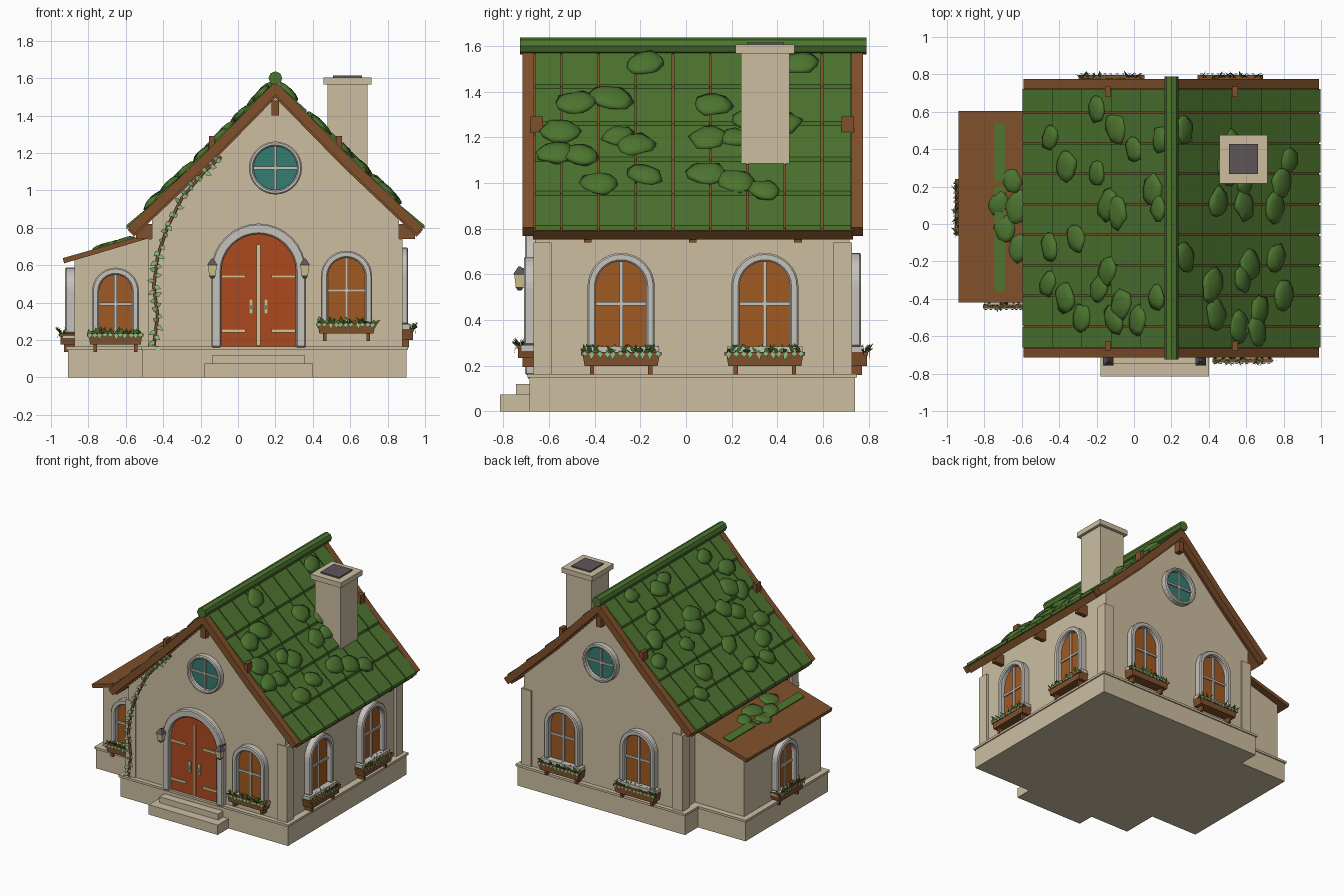
import bpy, bmesh, math, random
from mathutils import Matrix, Vector

random.seed(4)
if "Cube" in bpy.data.objects:
    bpy.data.objects.remove(bpy.data.objects["Cube"])


def material(name, code):
    rgb = [int(code[i:i + 2], 16) / 255 for i in (0, 2, 4)]
    lin = [c / 12.92 if c < 0.04 else ((c + 0.055) / 1.055) ** 2.4 for c in rgb] + [1]
    m = bpy.data.materials.new(name)
    m.use_nodes = True
    m.diffuse_color = lin
    m.node_tree.nodes["Principled BSDF"].inputs["Base Color"].default_value = lin
    return m


PLASTER = material("cream plaster", "CCBEA1")
STONE = material("grey stone", "C6C2BA")
WOOD = material("brown wood", "80502B")
MOSS = material("roof green", "4C742F")
AMBER = material("amber glass", "A05A22")
DOOR = material("orange door", "AE4A1F")
TEAL = material("teal glass", "347D71")
BRASS = material("pale brass", "D4C794")
LEAF = material("light leaf", "85B888")
DARK = material("dark grey", "5E565A")
I = Matrix()


def finish(name, bm, mat, smooth=False):
    bmesh.ops.recalc_face_normals(bm, faces=bm.faces)
    me = bpy.data.meshes.new(name)
    bm.to_mesh(me)
    bm.free()
    me.materials.append(mat)
    if smooth:
        me.shade_smooth()
    ob = bpy.data.objects.new(name, me)
    bpy.context.collection.objects.link(ob)
    return ob


def add_prism(bm, profile, y0, y1, M=I):
    # extrude an (x, z) outline along y
    a, b = ([bm.verts.new(M @ Vector((x, y, z))) for x, z in profile] for y in (y0, y1))
    bm.faces.new(a)
    bm.faces.new(b[::-1])
    for i in range(len(a)):
        j = (i + 1) % len(a)
        bm.faces.new((a[i], b[i], b[j], a[j]))


def prism(name, profile, y0, y1, mat, M=I):
    bm = bmesh.new()
    add_prism(bm, profile, y0, y1, M)
    return finish(name, bm, mat)


def box(name, x0, x1, y0, y1, z0, z1, mat, M=I):
    return prism(name, [(x0, z0), (x1, z0), (x1, z1), (x0, z1)], y0, y1, mat, M)


def cone(name, r0, r1, depth, sides, M, mat):
    bm = bmesh.new()
    bmesh.ops.create_cone(bm, cap_ends=True, segments=sides, radius1=r0, radius2=r1, depth=depth, matrix=M)
    return finish(name, bm, mat)


def arch(half, z0, top, n=16):
    curve = [(-half * math.cos(math.pi * i / n), top - half + half * math.sin(math.pi * i / n)) for i in range(n + 1)]
    return [(-half, z0)] + curve + [(half, z0)]


def circle(r, z, n=28):
    return [(r * math.cos(math.tau * i / n), z + r * math.sin(math.tau * i / n)) for i in range(n)]


def band(name, outer, inner, y0, y1, closed, M):
    # solid strip between two matching outlines
    bm = bmesh.new()
    rings = [[bm.verts.new(M @ Vector((p[0], y, p[1]))) for p, y in ((o, y0), (o, y1), (i, y1), (i, y0))]
             for o, i in zip(outer, inner)]
    for k in range(len(rings) if closed else len(rings) - 1):
        a, b = rings[k], rings[(k + 1) % len(rings)]
        for c in range(4):
            bm.faces.new((a[c], a[(c + 1) % 4], b[(c + 1) % 4], b[c]))
    if not closed:
        bm.faces.new(rings[0])
        bm.faces.new(rings[-1])
    ob = finish(name, bm, STONE)
    bev = ob.modifiers.new("soft edge", "BEVEL")
    bev.width, bev.limit_method = 0.007, "ANGLE"


def leaves(name, items, mat, M=I):
    # each leaf is a folded diamond: base, direction, half width
    bm = bmesh.new()
    for base, d, w in items:
        base, d = Vector(base), Vector(d)
        side = d.cross(Vector((0, 1, 0))).normalized() * w
        mid = base + d * 0.4
        v = [bm.verts.new(M @ p) for p in (base, mid + side, base + d, mid - side)]
        bm.faces.new((v[0], v[1], v[2]))
        bm.faces.new((v[0], v[2], v[3]))
    finish(name, bm, mat)


def wall_frame(x, y, turn):
    return Matrix.Translation((x, y, 0)) @ Matrix.Rotation(turn * math.pi / 2, 4, "Z")


# Windows and planter boxes, built facing the front and turned to their wall
def window(name, M, half, z0, top, bh, b0, b1):
    prism(name + "_glass", arch(half, z0, top), -0.012, 0.01, AMBER, M)
    band(name + "_frame", arch(half + 0.037, z0, top + 0.037), arch(half, z0, top), -0.05, 0.01, False, M)
    mid = (z0 + top) / 2
    box(name + "_mullion", -0.008, 0.008, -0.024, 0, z0, top, STONE, M)
    box(name + "_crossbar", -half, half, -0.022, 0, mid - 0.008, mid + 0.008, STONE, M)
    box(name + "_sill", -half - 0.055, half + 0.055, -0.06, 0.01, z0 - 0.025, z0, STONE, M)
    prism(name + "_planter", [(-bh + 0.01, b0), (bh - 0.01, b0), (bh, b1), (-bh, b1)], -0.075, 0.01, WOOD, M)
    box(name + "_planter_rim", -bh - 0.006, bh + 0.006, -0.081, -0.06, b1 - 0.015, b1, WOOD, M)
    for s in (-0.75, 0.75):
        box(name + "_bracket", s * bh - 0.009, s * bh + 0.009, -0.055, 0.01, b0 - 0.04, b0, WOOD, M)
    trail, tufts = [], []
    for i in range(11):
        x = -bh * 0.93 + i * bh * 0.186
        trail.append(((x, -0.084, b1 + 0.005), (random.uniform(-0.012, 0.012), -0.006, -random.uniform(0.025, 0.045)), 0.011))
        for k in range(3):
            tufts.append(((x, -0.065, b1 - 0.005), (random.uniform(-0.04, 0.04), random.uniform(-0.04, 0.03), random.uniform(0.015, 0.045)), 0.009))
    leaves(name + "_trailing_leaves", trail, LEAF, M)
    leaves(name + "_tufts", tufts, MOSS, M)


CX, X0, X1, Y0, Y1 = 0.2, -0.46, 0.86, -0.66, 0.716
big = (0.11, 0.285, 0.657, 0.17, 0.2, 0.26)
small = (0.088, 0.235, 0.55, 0.145, 0.175, 0.235)
window("front_window", wall_frame(0.58, Y0, 0), 0.1, 0.29, 0.64, 0.155, 0.235, 0.29)
for y in (-0.284, 0.345):
    window("side_window", wall_frame(X1, y, 1), *big)
for x in (-0.12, 0.515):
    window("back_window", wall_frame(x, Y1, 2), *big)
window("annex_front_window", wall_frame(-0.655, -0.37, 0), *small)
window("annex_side_window", wall_frame(-0.875, 0.09, 3), *small)
for y, turn in ((Y0, 0), (Y1, 2)):
    M = wall_frame(CX, y, turn)
    prism("round_glass", circle(0.122, 1.12), -0.012, 0.01, TEAL, M)
    band("round_frame", circle(0.142, 1.12), circle(0.117, 1.12), -0.045, 0.01, True, M)
    box("round_mullion", -0.007, 0.007, -0.024, 0, 1.0, 1.24, STONE, M)
    box("round_crossbar", -0.12, 0.12, -0.022, 0, 1.113, 1.127, STONE, M)

# Plinths and steps
for n, a, b, c, d in (("main", -0.51, 0.9, -0.685, 0.74), ("annex", -0.91, -0.48, -0.405, 0.585)):
    box(n + "_plinth", a, b, c, d, 0, 0.152, PLASTER)
    box(n + "_plinth_cap", a - 0.009, b + 0.009, c - 0.009, d + 0.009, 0.148, 0.165, PLASTER)
box("lower_step", -0.18, 0.4, -0.815, -0.68, 0, 0.075, PLASTER)
box("upper_step", -0.14, 0.355, -0.745, -0.68, 0.07, 0.12, PLASTER)

# Walls and corner posts
half_gable = [(0.66, 0.16), (0.66, 0.86), (0.365, 1.14), (0, 1.515)]
gable = [(CX + h, z) for h, z in half_gable] + [(CX - h, z) for h, z in half_gable[-2::-1]]
prism("main_walls", gable, Y0, Y1, PLASTER)
for x in (X0 - 0.02, X1 - 0.065):
    for y in (Y0 - 0.008, Y1 - 0.07):
        box("corner_post", x, x + 0.085, y, y + 0.08, 0.16, 0.74, PLASTER)
prism("annex_walls", [(-0.875, 0.16), (-0.45, 0.16), (-0.45, 0.76), (-0.875, 0.64)], -0.37, 0.55, PLASTER)

# Annex lean-to roof with moss strips
prism("annex_roof", [(-0.937, 0.638), (-0.45, 0.777), (-0.45, 0.752), (-0.93, 0.61)], -0.42, 0.605, WOOD)
for a, b in ((-0.36, 0.2), (0.23, 0.54)):
    prism("annex_moss_strip", [(-0.745, 0.69), (-0.69, 0.706), (-0.69, 0.716), (-0.745, 0.7)], a, b, MOSS)


# Main roof: deck, gable boards and overlapping tiles
def roof_z(h):
    return 1.585 - h * 1.025 if h < 0.4 else 1.175 - (h - 0.4) * 0.949


roof = [(0, 1.585), (0.4, 1.175), (0.79, 0.805), (0.755, 0.768), (0.365, 1.137), (0, 1.51)]
seams = [-0.665] + [-0.546 + 0.163 * k for k in range(8)] + [0.725]
for s, side in ((-1, "left"), (1, "right")):
    prism(side + "_roof_deck", [(CX + s * h, z - 0.015) for h, z in roof], -0.67, 0.73, WOOD)
    for y in (-0.715, 0.725):
        prism(side + "_gable_board", [(CX + s * h, z) for h, z in roof], y, y + 0.05, WOOD)
    bm = bmesh.new()
    for row in range(5):
        h0, h1 = row * 0.158, row * 0.158 + 0.165
        tile = [(h0, roof_z(h0) - 0.004), (h1, roof_z(h1) + 0.016), (h1, roof_z(h1) - 0.006), (h0, roof_z(h0) - 0.022)]
        for a, b in zip(seams, seams[1:]):
            add_prism(bm, [(CX + s * h, z) for h, z in tile], a + 0.004, b - 0.004)
    finish(side + "_roof_tiles", bm, MOSS)
    for y in (-0.68, 0.68):
        x = CX + s * 0.34
        box(side + "_purlin_end", x - 0.015, x + 0.015, y, y + 0.055, 1.21, 1.29, WOOD)
    for y in (-0.43, 0.03, 0.49):
        x = CX + s * 0.7
        box(side + "_rafter_tail", x - 0.045, x + 0.045, y - 0.017, y + 0.017, 0.74, 0.82, WOOD)
for y in (-0.705, 0.715):
    box("king_beam_end", CX - 0.02, CX + 0.02, y, y + 0.05, 1.4, 1.48, WOOD)
ridge = Matrix.Translation((CX, 0.032, 1.6)) @ Matrix.Rotation(math.pi / 2, 4, "X")
cone("ridge_cap", 0.037, 0.037, 1.515, 8, ridge, MOSS)

# Moss clumps over the roof slopes and annex
right_spots = [(.53, .42), (.5, .29), (.59, .22), (.59, .1), (.45, .12), (.83, .34), (.79, .22), (.75, .09),
               (.27, -.18), (.42, -.33), (.44, -.48), (.62, -.22), (.58, -.3), (.76, -.18), (.8, -.38), (.67, -.46),
               (.56, -.55), (.66, -.57), (.27, .5)]
left_spots = [(-.2, .61), (-.1, .51), (0, .4), (-.45, .46), (-.36, .31), (-.2, .27), (-.14, .1), (-.09, .06),
              (.13, .08), (.14, .45), (-.31, -.08), (-.45, -.13), (-.46, -.32), (-.37, -.4), (-.28, -.5),
              (-.14, -.25), (-.19, -.35), (-.07, -.43), (.12, -.39), (.02, -.52), (-.11, -.51), (.1, .18)]
annex_spots = [(-.65, .23), (-.72, .11), (-.62, .09), (-.69, -.03), (-.61, -.13)]
for name, spots, tilt in (("right", right_spots, 0.78), ("left", left_spots, -0.78), ("annex", annex_spots, -0.28)):
    bm = bmesh.new()
    for x, y in spots:
        z = 0.9 + x * 0.285 if name == "annex" else roof_z(abs(x - CX)) + 0.012
        k = random.uniform(0.8, 1.1)
        M = Matrix.Translation((x, y, z)) @ Matrix.Rotation(tilt, 4, "Y") @ Matrix.Rotation(random.uniform(-0.5, 0.5), 4, "Z")
        M = M @ Matrix.Diagonal((0.068 * k, 0.088 * k, 0.022, 1))
        made = bmesh.ops.create_icosphere(bm, subdivisions=2, radius=1)["verts"]
        for v in made:
            v.co = M @ (v.co * random.uniform(0.82, 1.12))
    finish(name + "_moss_clumps", bm, MOSS, True)

# Chimney
box("chimney_shaft", 0.478, 0.692, 0.24, 0.452, 1.08, 1.58, PLASTER)
box("chimney_cap", 0.457, 0.714, 0.217, 0.475, 1.567, 1.605, PLASTER)
box("chimney_flue", 0.507, 0.663, 0.268, 0.428, 1.6, 1.615, DARK)

# Double door with strap hinges and handles
M = wall_frame(0.11, Y0, 0)
prism("door_panels", arch(0.205, 0.16, 0.768), -0.015, 0.01, DOOR, M)
band("door_frame", arch(0.253, 0.16, 0.823), arch(0.2, 0.16, 0.767), -0.045, 0.01, False, M)
box("door_centre_strip", -0.01, 0.01, -0.026, 0, 0.17, 0.71, BRASS, M)
for s in (-1, 1):
    for z in (0.25, 0.54):
        a, b = sorted((s * 0.07, s * 0.198))
        box("door_hinge", a, b, -0.024, 0, z - 0.009, z + 0.009, BRASS, M)
    box("door_handle_plate", s * 0.04 - 0.01, s * 0.04 + 0.01, -0.024, 0, 0.34, 0.42, BRASS, M)
    box("door_handle", s * 0.04 - 0.006, s * 0.04 + 0.006, -0.045, 0, 0.365, 0.385, BRASS, M)

    # Wall lanterns beside the door
    def lantern_part(name, r0, r1, z0, z1, mat):
        at = M @ Matrix.Translation((s * 0.247, -0.068, (z0 + z1) / 2)) @ Matrix.Rotation(math.pi / 4, 4, "Z")
        cone("lantern_" + name, r0, r1, z1 - z0, 4, at, mat)
    lantern_part("base", 0.012, 0.026, 0.53, 0.545, DARK)
    lantern_part("glass", 0.024, 0.034, 0.545, 0.6, BRASS)
    lantern_part("hood", 0.04, 0.008, 0.6, 0.635, DARK)
    box("lantern_arm", s * 0.247 - 0.006, s * 0.247 + 0.006, -0.07, 0, 0.615, 0.627, DARK, M)

# Climbing vine on the front wall
path = [(-.45, .17), (-.43, .33), (-.45, .49), (-.43, .65), (-.375, .81), (-.3, .96), (-.18, 1.1), (-.09, 1.18)]
curve = bpy.data.curves.new("vine_stem", "CURVE")
curve.dimensions, curve.bevel_depth, curve.bevel_resolution = "3D", 0.009, 1
spline = curve.splines.new("POLY")
spline.points.add(len(path) - 1)
for p, (x, z) in zip(spline.points, path):
    p.co = (x, Y0 - 0.014, z, 1)
curve.materials.append(WOOD)
bpy.context.collection.objects.link(bpy.data.objects.new("vine_stem", curve))
sprigs = []
for (xa, za), (xb, zb) in zip(path, path[1:]):
    for k in range(6):
        t, s = k / 6, (-1) ** k
        sprigs.append(((xa + (xb - xa) * t, Y0 - 0.02, za + (zb - za) * t),
                       (s * random.uniform(0.02, 0.04), -0.012, random.uniform(-0.03, 0.025)), 0.014))
leaves("vine_leaves", sprigs, LEAF)
